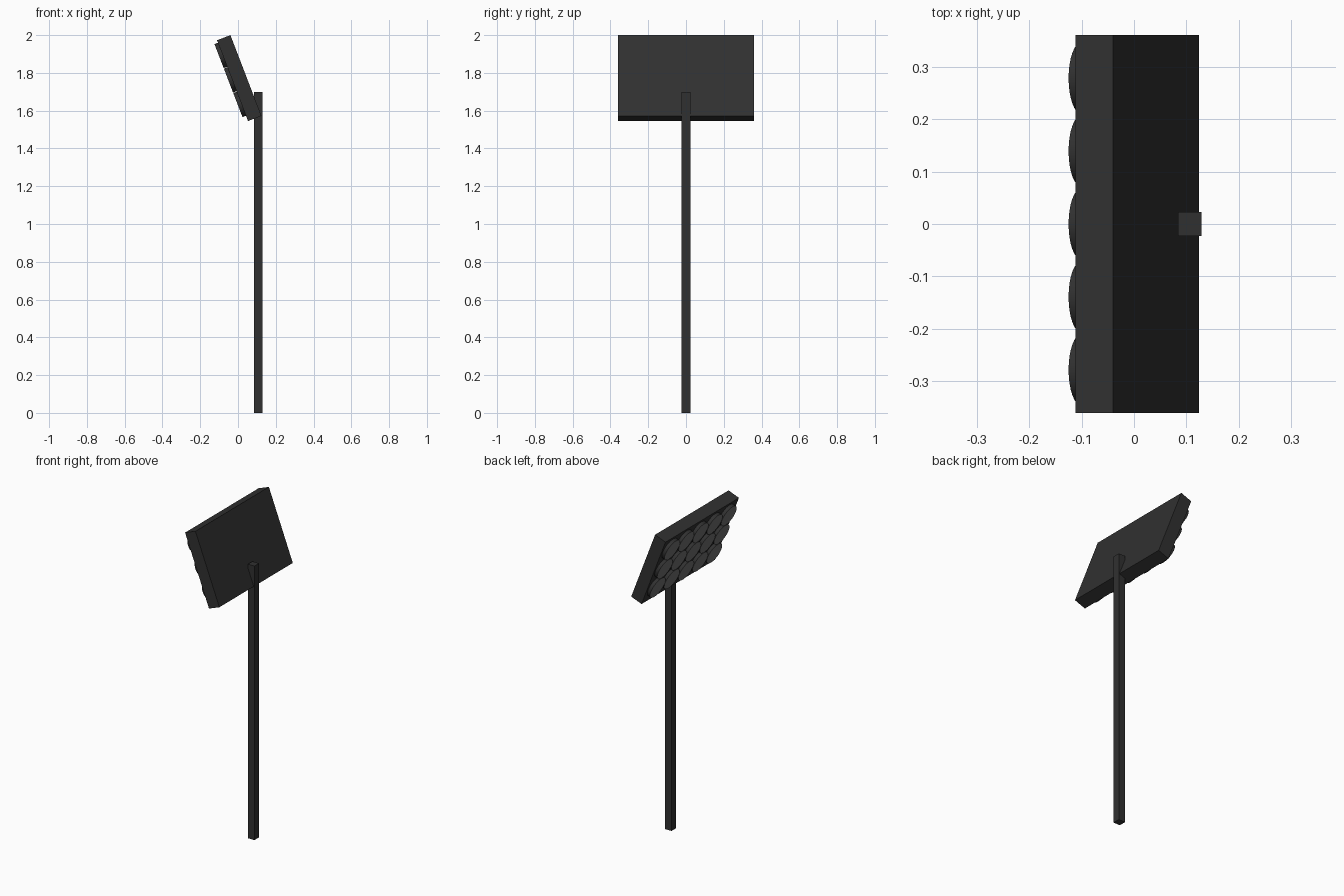
import bpy, math
from mathutils import Matrix, Vector

if "Cube" in bpy.data.objects:
    bpy.data.objects.remove(bpy.data.objects["Cube"])


def material(name, v):
    m = bpy.data.materials.new(name)
    m.diffuse_color = (v, v, v, 1)
    m.use_nodes = True
    m.node_tree.nodes["Principled BSDF"].inputs["Base Color"].default_value = m.diffuse_color
    return m


dark = material("dark_metal", 0.03)
glass = material("lamp_glass", 0.15)


def box(name, size, matrix):
    bpy.ops.mesh.primitive_cube_add(size=1)
    ob = bpy.context.object
    ob.name = name
    ob.data.transform(matrix @ Matrix.Diagonal((*size, 1)))
    ob.data.materials.append(dark)
    return ob


# Square mast
box("mast", (0.045, 0.045, 1.70), Matrix.Translation((0.106, 0, 0.85)))

# Tilted lamp panel, leaning forward over -x
THICK, HEIGHT = 0.076, 0.458
tilt = Matrix.Translation((0.0065, 0, 1.7725)) @ Matrix.Rotation(math.radians(-21), 4, 'Y')
box("lamp_panel", (THICK, 0.72, HEIGHT), tilt)

# Three rows of five round lamps on the panel face
RADIUS, PITCH, DEPTH = 0.068, 0.139, 0.03
PROUD = 0.02
for row in range(3):
    for col in range(5):
        bpy.ops.mesh.primitive_cylinder_add(vertices=32, radius=RADIUS, depth=DEPTH)
        lamp = bpy.context.object
        lamp.name = f"lamp_{row + 1}_{col + 1}"
        lamp.data.materials.append(dark)
        lamp.data.materials.append(glass)
        # lens cap gets the lighter material
        for f in lamp.data.polygons:
            if f.normal.z > 0.9:
                f.material_index = 1
        local = Vector((-THICK / 2 - PROUD + DEPTH / 2, (col - 2) * PITCH, (row - 1) * PITCH + 0.008))
        lamp.data.transform(tilt @ Matrix.Translation(local) @ Matrix.Rotation(math.radians(-90), 4, 'Y'))
        bpy.ops.object.shade_smooth_by_angle()
